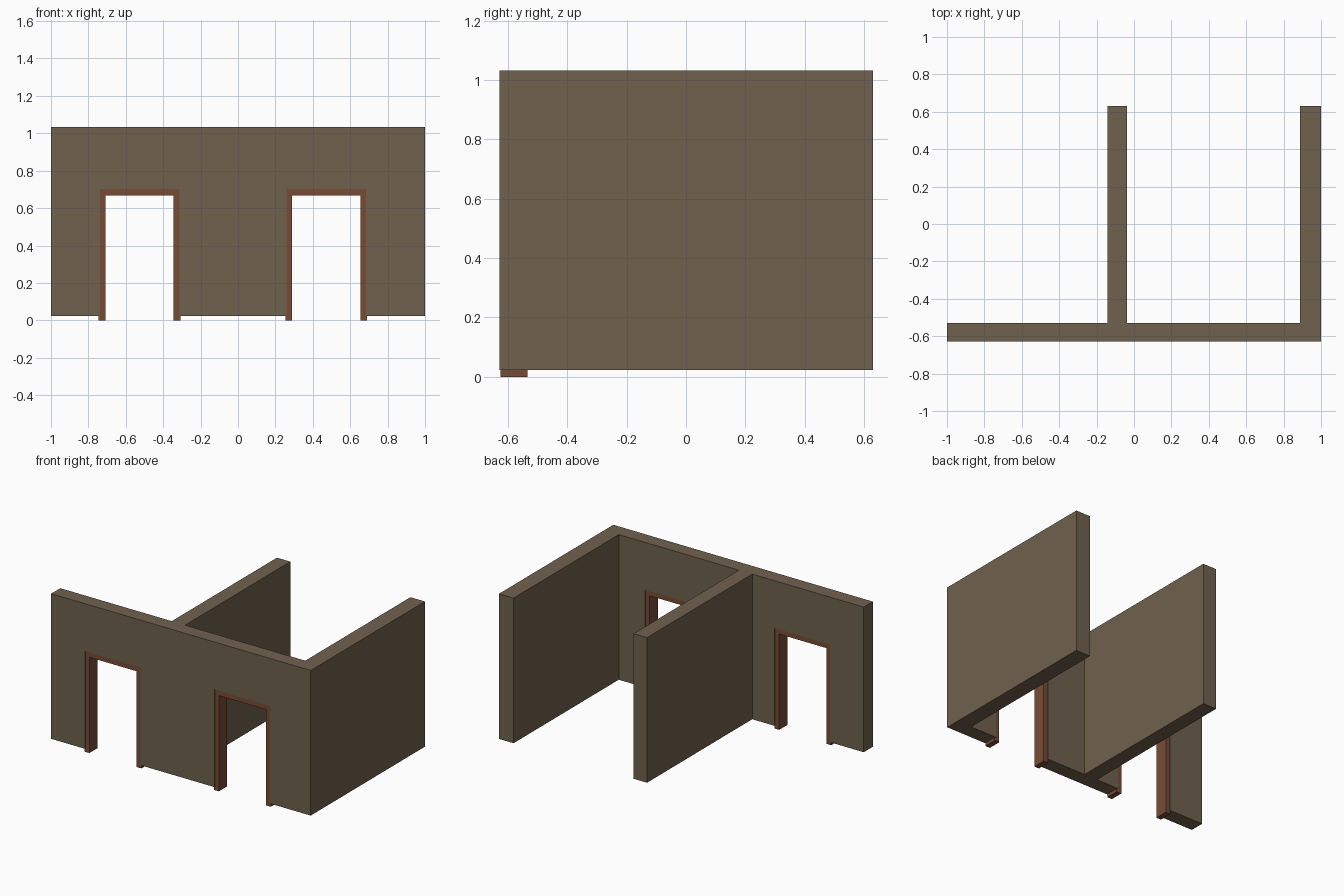
import bpy, bmesh

if "Cube" in bpy.data.objects:
    bpy.data.objects.remove(bpy.data.objects["Cube"])


def material(name, rgb):
    m = bpy.data.materials.new(name)
    m.diffuse_color = (*rgb, 1)
    m.use_nodes = True
    m.node_tree.nodes["Principled BSDF"].inputs["Base Color"].default_value = m.diffuse_color
    return m


def prism(name, points, direction, mat=None):
    """Extrude a flat outline of 3D points along a direction."""
    bm = bmesh.new()
    face = bm.faces.new([bm.verts.new(p) for p in points])
    out = bmesh.ops.extrude_face_region(bm, geom=[face])
    bmesh.ops.translate(bm, vec=direction,
                        verts=[v for v in out["geom"] if isinstance(v, bmesh.types.BMVert)])
    bmesh.ops.recalc_face_normals(bm, faces=bm.faces)
    me = bpy.data.meshes.new(name)
    bm.to_mesh(me)
    bm.free()
    if mat:
        me.materials.append(mat)
    ob = bpy.data.objects.new(name, me)
    bpy.context.collection.objects.link(ob)
    return ob


plaster = material("brown plaster", (0.162, 0.120, 0.077))
wood = material("reddish wood", (0.184, 0.073, 0.037))

FRONT, INNER, BACK = -0.628, -0.528, 0.63
FLOOR, TOP = 0.022, 1.033

# Walls: one floor plan with the front wall and two walls running back
plan = [(-1, FRONT), (1, FRONT), (1, BACK), (0.888, BACK), (0.888, INNER),
        (-0.038, INNER), (-0.038, BACK), (-0.141, BACK), (-0.141, INNER), (-1, INNER)]
walls = prism("walls", [(x, y, FLOOR) for x, y in plan], (0, 0, TOP - FLOOR), plaster)

for side, cx in (("left", -0.526), ("right", 0.472)):
    # Doorway hole through the front wall
    w, h = 0.213, 0.702
    hole = prism(side + "_doorway_cutter",
                 [(cx - w, -0.75, -0.1), (cx + w, -0.75, -0.1),
                  (cx + w, -0.75, h), (cx - w, -0.75, h)], (0, 0.35, 0))
    hole.hide_render = True
    hole.hide_viewport = True
    mod = walls.modifiers.new(side + "_doorway", "BOOLEAN")
    mod.operation = "DIFFERENCE"
    mod.solver = "EXACT"
    mod.object = hole

    # Door frame: two posts and a lintel, slightly sunk into the wall
    o, i, top, under = 0.219, 0.182, 0.708, 0.667
    outline = [(-o, 0), (-i, 0), (-i, under), (i, under), (i, 0), (o, 0), (o, top), (-o, top)]
    prism(side + "_door_frame", [(cx + x, -0.625, z) for x, z in outline], (0, 0.091, 0), wood)
